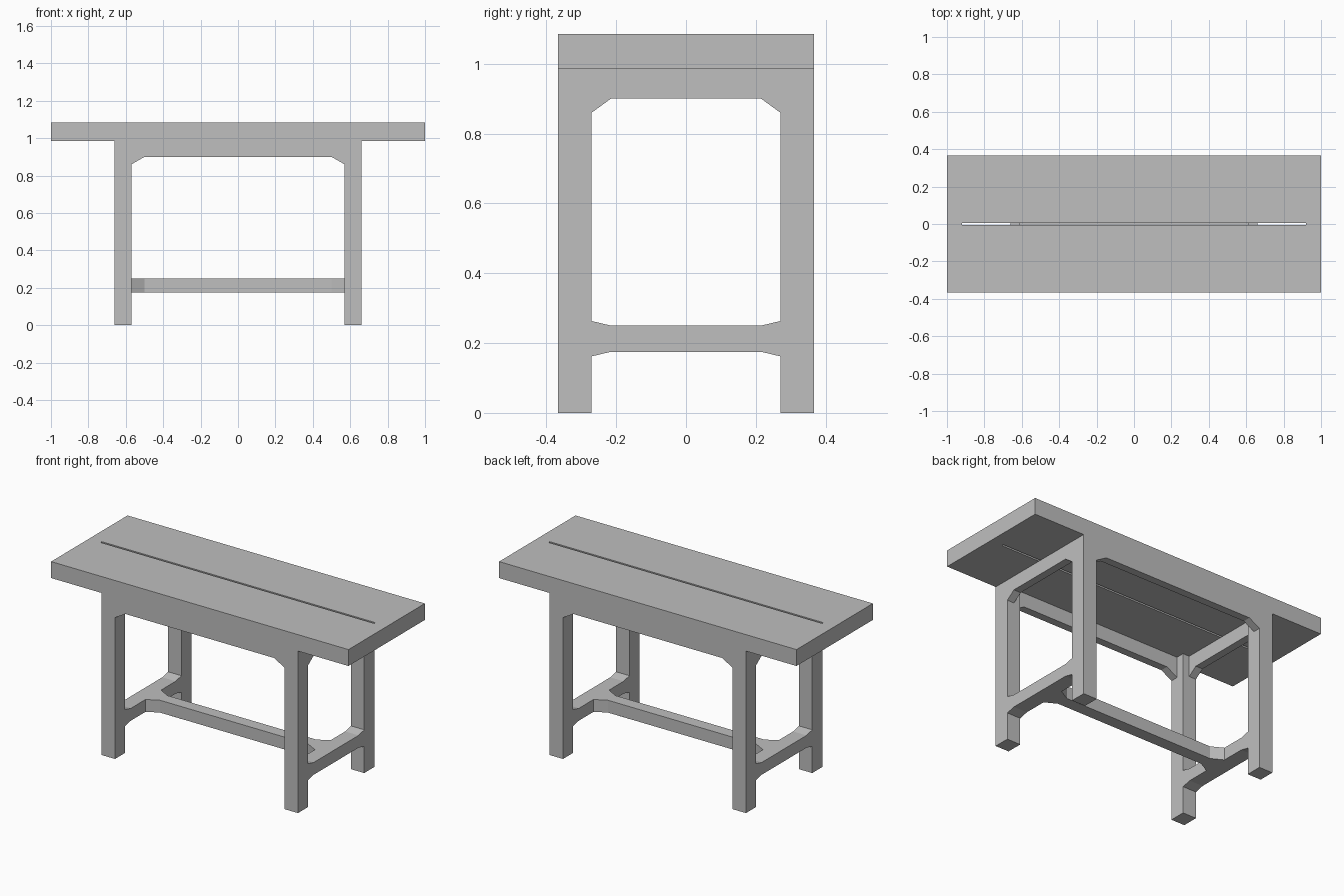
import bpy
import bmesh
from mathutils import Vector

cube = bpy.data.objects.get("Cube")
if cube:
    bpy.data.objects.remove(cube, do_unlink=True)

grey = bpy.data.materials.new("plain_grey")
grey.use_nodes = True
colour = (0.52, 0.52, 0.52, 1)
grey.diffuse_color = colour
grey.node_tree.nodes["Principled BSDF"].inputs["Base Color"].default_value = colour

# Main dimensions
TOP_Z, UNDER_Z = 1.085, 0.985
HALF_Y = 0.367
LEG_IN_X, LEG_OUT_X = 0.57, 0.66
LEG_IN_Y = 0.27
APRON = 0.047
RAIL_LOW, RAIL_HIGH = 0.175, 0.25


def prism(name, profile, axis, start, end):
    """Extrude a 2D profile along an axis; the profile uses the other two axes in order."""
    bm = bmesh.new()
    verts = []
    for p in profile:
        co = list(p)
        co.insert(axis, start)
        verts.append(bm.verts.new(co))
    face = bm.faces.new(verts)
    grown = bmesh.ops.extrude_face_region(bm, geom=[face])["geom"]
    step = Vector((0, 0, 0))
    step[axis] = end - start
    bmesh.ops.translate(bm, vec=step, verts=[g for g in grown if isinstance(g, bmesh.types.BMVert)])
    bmesh.ops.recalc_face_normals(bm, faces=bm.faces)
    mesh = bpy.data.meshes.new(name)
    bm.to_mesh(mesh)
    bm.free()
    mesh.materials.append(grey)
    obj = bpy.data.objects.new(name, mesh)
    bpy.context.collection.objects.link(obj)
    return obj


def rect(u0, u1, v0, v1):
    return [(u0, v0), (u1, v0), (u1, v1), (u0, v1)]


def rail(half, inner, low, high, low_drop, high_rise):
    """Bar outline whose ends widen below and above."""
    right = [(inner, low), (half, low - low_drop), (half, high + high_rise), (inner, high)]
    return right + [(-u, v) for u, v in reversed(right)]


# Table top with a narrow slot cut through it
top = prism("table_top", rect(-1, 1, -HALF_Y, HALF_Y), 2, UNDER_Z, TOP_Z)
cutter = prism("slot_cutter", rect(-0.92, 0.92, -0.006, 0.006), 2, UNDER_Z - 0.1, TOP_Z + 0.1)
cutter.hide_render = True
cut = top.modifiers.new("slot", "BOOLEAN")
cut.operation = "DIFFERENCE"
cut.solver = "EXACT"
cut.object = cutter
bpy.context.view_layer.objects.active = top
bpy.ops.object.modifier_apply(modifier=cut.name)
bpy.data.objects.remove(cutter, do_unlink=True)

# Aprons with sloped corners, flush with the outside of the legs
long_apron = rail(LEG_IN_X, 0.50, 0.9, UNDER_Z, 0.04, 0)
side_apron = rail(LEG_IN_Y, 0.215, 0.9, UNDER_Z, 0.04, 0)
side_rail = rail(LEG_IN_Y, 0.215, RAIL_LOW, RAIL_HIGH, 0.013, 0.013)

for sy, end in ((-1, "front"), (1, "back")):
    prism(end + "_apron", long_apron, 1, sy * (HALF_Y - APRON), sy * HALF_Y)
    for sx, side in ((-1, "right"), (1, "left")):
        x0, x1 = sorted((sx * LEG_IN_X, sx * LEG_OUT_X))
        y0, y1 = sorted((sy * LEG_IN_Y, sy * HALF_Y))
        prism(f"{end}_{side}_leg", rect(x0, x1, y0, y1), 2, 0, UNDER_Z)

for sx, side in ((-1, "right"), (1, "left")):
    prism(side + "_apron", side_apron, 0, sx * (LEG_OUT_X - APRON), sx * LEG_OUT_X)
    prism(side + "_stretcher", side_rail, 0, sx * LEG_IN_X, sx * LEG_OUT_X)

# Centre stretcher, flared in plan where it meets the side stretchers
prism("centre_stretcher", rail(LEG_IN_X, 0.50, -0.037, 0.037, 0.038, 0.038), 2, RAIL_LOW, RAIL_HIGH)
